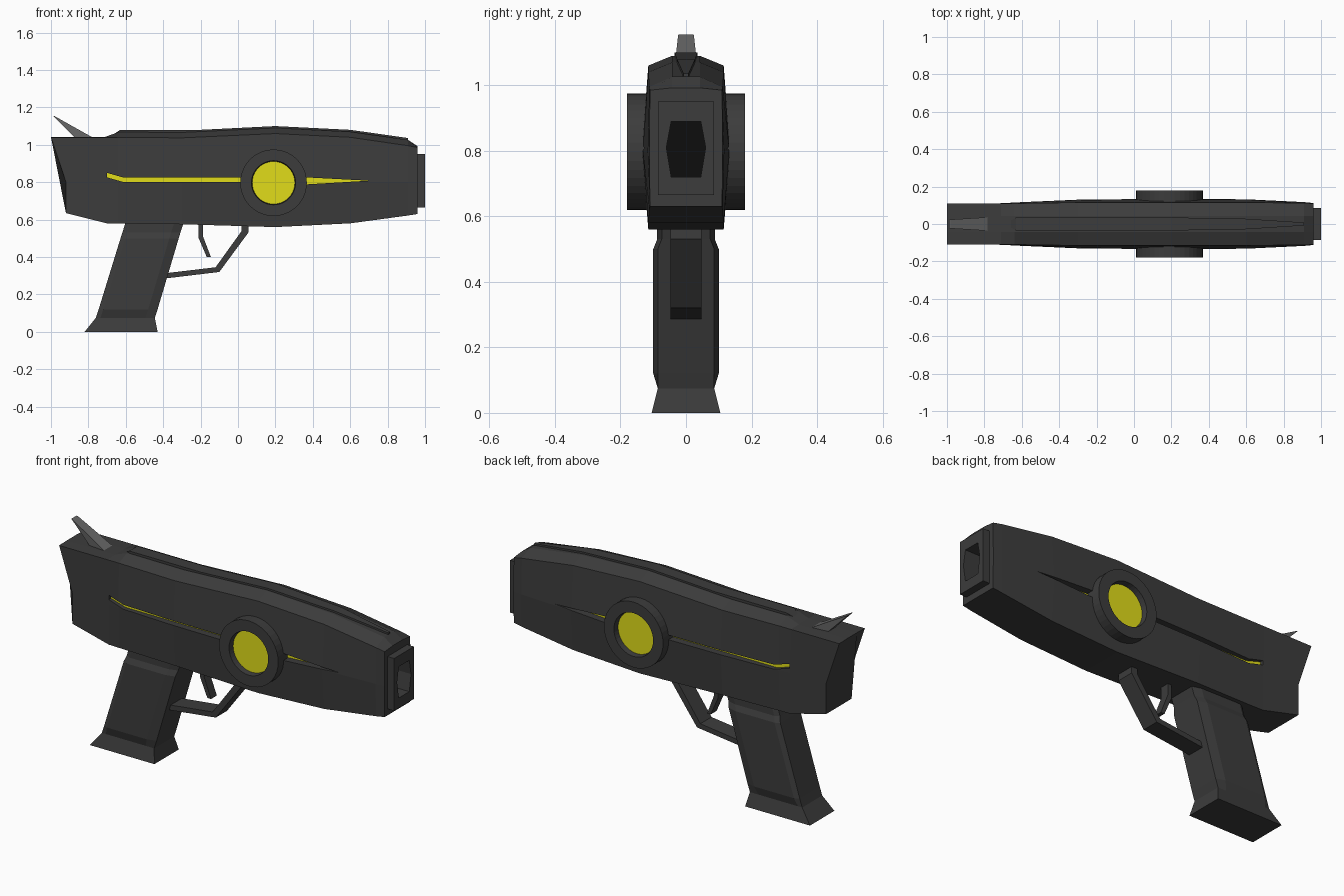
import bpy, bmesh, math

if "Cube" in bpy.data.objects:
    bpy.data.objects.remove(bpy.data.objects["Cube"])


def material(name, rgb):
    m = bpy.data.materials.new(name)
    m.diffuse_color = (*rgb, 1)
    m.use_nodes = True
    m.node_tree.nodes["Principled BSDF"].inputs["Base Color"].default_value = m.diffuse_color
    return m


DARK = material("dark_grey", (0.045, 0.045, 0.045))
STEEL = material("mid_grey", (0.14, 0.14, 0.14))
BLACK = material("black", (0.004, 0.004, 0.004))
YELLOW = material("yellow", (0.75, 0.72, 0.01))


def loft(name, rings, mat=DARK):
    """Skin a list of equal-length point rings and cap both ends."""
    bm = bmesh.new()
    vs = [[bm.verts.new(p) for p in r] for r in rings]
    n = len(rings[0])
    for a, b in zip(vs, vs[1:]):
        for i in range(n):
            j = (i + 1) % n
            bm.faces.new((a[i], a[j], b[j], b[i]))
    bm.faces.new(vs[0])
    bm.faces.new(vs[-1])
    bmesh.ops.recalc_face_normals(bm, faces=bm.faces)
    me = bpy.data.meshes.new(name)
    bm.to_mesh(me)
    bm.free()
    ob = bpy.data.objects.new(name, me)
    bpy.context.collection.objects.link(ob)
    me.materials.append(mat)
    return ob


def prism(name, pts, y0, y1, mat=DARK):
    """Extrude an x-z profile along y."""
    return loft(name, [[(x, y, z) for x, z in pts] for y in (y0, y1)], mat)


def cut(target, cutter):
    m = target.modifiers.new("cut", 'BOOLEAN')
    m.operation, m.solver, m.object = 'DIFFERENCE', 'EXACT', cutter
    bpy.context.view_layer.objects.active = target
    bpy.ops.object.modifier_apply(modifier=m.name)


# Main body: x bottom, x top, bottom z, shoulder z, ridge z, edge and middle half-width
stations = [
    (-.92, -1.0, .635, 1.04, 1.042, .11, .11),
    (-.70, -.71, .58, 1.04, 1.042, .11, .111),
    (-.64, -.64, .579, 1.04, 1.068, .11, .115),
    (-.30, -.30, .575, 1.037, 1.066, .115, .13),
    (.20, .20, .56, 1.06, 1.09, .115, .135),
    (.60, .60, .58, 1.04, 1.07, .115, .132),
    (.91, .91, .622, .995, 1.026, .112, .117),
    (.96, .96, .63, .985, .992, .11, .112),
]
rings = []
for xb, xt, zb, zs, zt, w, wm in stations:
    half = [(xb, w, zb), (xb, wm, .80), (xt, w, zs), (xt, .042, zt)]
    rings.append(half + [(x, -y, z) for x, y, z in reversed(half)])
body = loft("body", rings)

# Top rail following the ridge
rail = [(-.66, .018, 1.06), (-.63, .035, 1.08), (-.20, .035, 1.08), (.20, .035, 1.10),
        (.60, .028, 1.08), (.91, .008, 1.036)]
loft("top_rail", [[(x, -w, z - .04), (x, w, z - .04), (x, w, z), (x, -w, z)] for x, w, z in rail])

# Muzzle block with six-sided bore
muzzle = loft("muzzle", [[(x, -.085, .665), (x, .085, .665), (x, .085, .95), (x, -.085, .95)]
                         for x in (.94, 1.0)])
hexa = [(-.045, .72), (.045, .72), (.06, .81), (.045, .89), (-.045, .89), (-.06, .81)]
bore = loft("bore_cutter", [[(x, y, z) for y, z in hexa] for x in (.84, 1.1)])
cut(body, bore)
cut(muzzle, bore)
bpy.data.objects.remove(bore)
loft("bore_floor", [[(x, y, z) for y, z in hexa] for x in (.82, .843)], BLACK)

# Side grooves with glowing strips, and round side lenses
groove = [(-.70, .85), (-.70, .826), (-.61, .80), (.19, .80), (.36, .788), (.70, .808),
          (.36, .826), (.19, .824), (-.61, .824)]
for s, side in ((-1, "front"), (1, "back")):
    cutter = prism("groove_cutter", groove, s * .09, s * .2)
    cut(body, cutter)
    bpy.data.objects.remove(cutter)
    prism("strip_" + side, groove, s * .07, s * .093, YELLOW)

    def circle(r, y, n=40):
        return [(.19 + r * math.cos(2 * math.pi * i / n), s * y,
                 .797 + r * math.sin(2 * math.pi * i / n)) for i in range(n)]
    loft("lens_ring_" + side, [circle(.178, .10), circle(.178, .18),
                               circle(.118, .18), circle(.114, .145)])
    loft("lens_" + side, [circle(.114, .13), circle(.114, .15)], YELLOW)

# Grip: z, back x, front x, half-width, with chamfered edges and flared foot
grip = [(0, -.82, -.43, .105), (.075, -.76, -.445, .086), (.12, -.745, -.43, .10),
        (.50, -.628, -.317, .10), (.53, -.618, -.308, .088), (.60, -.597, -.285, .088)]
rings = []
for z, a, b, w in grip:
    c = 0 if z < .1 else .014
    half = [(a, w - c), (a + .025, w), (b - .05, w), (b, w - c)]
    rings.append([(x, y, z) for x, y in half] + [(x, -y, z) for x, y in reversed(half)])
loft("grip", rings)

# Trigger guard and trigger
prism("trigger_guard", [(.055, .58), (.055, .53), (-.10, .32), (-.40, .284), (-.40, .312),
                        (-.12, .345), (.02, .54), (.02, .58)], -.048, .048)
prism("trigger", [(-.21, .59), (-.21, .50), (-.167, .40), (-.145, .40), (-.187, .51),
                  (-.187, .59)], -.025, .025)

# Rear fin
loft("rear_fin", [
    [(-.87, -.028, 1.035), (-.77, -.037, 1.035), (-.77, .037, 1.035), (-.87, .028, 1.035)],
    [(-.988, -.022, 1.155), (-.98, -.024, 1.153), (-.98, .024, 1.153), (-.988, .022, 1.155)],
], STEEL)
